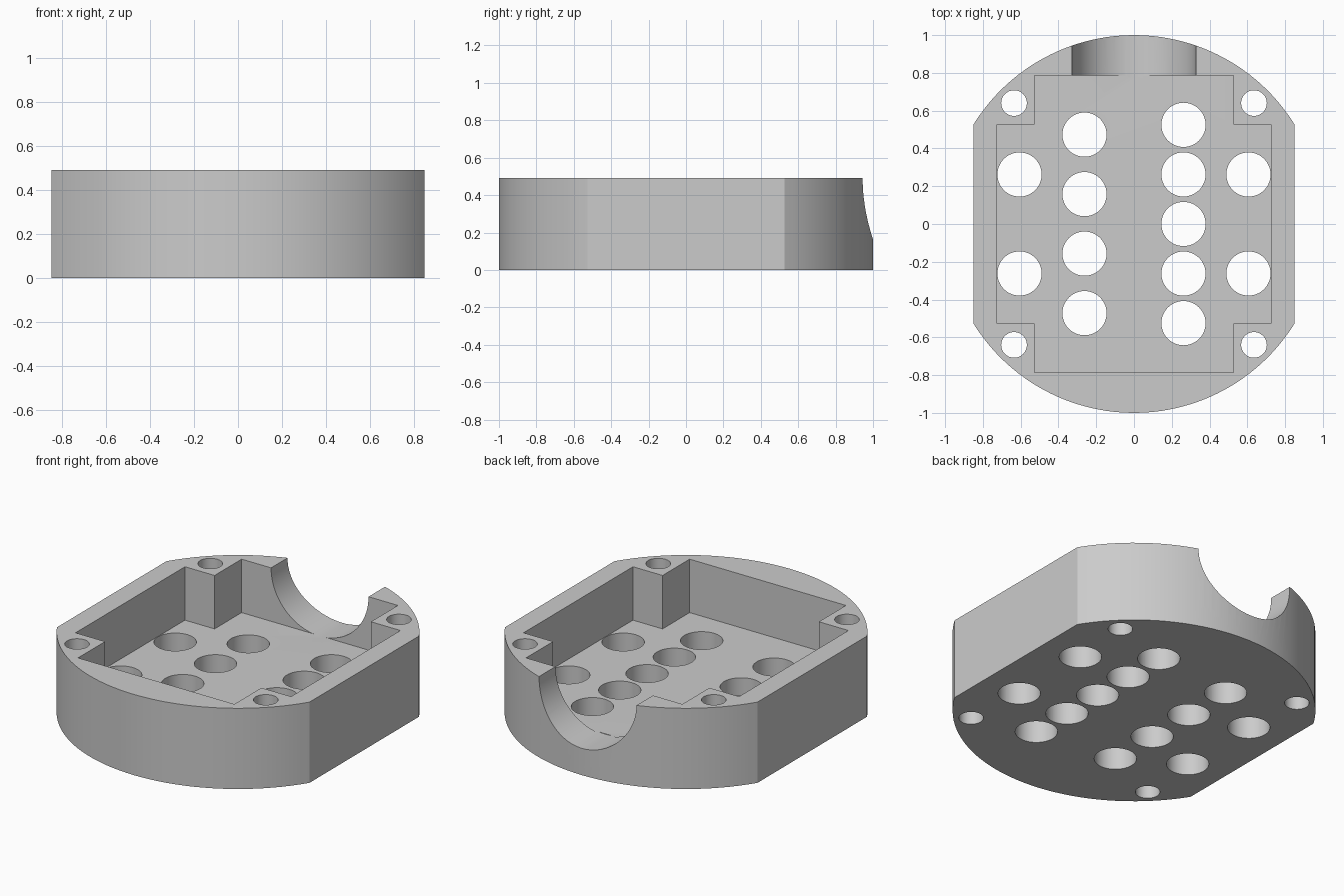
import bpy, bmesh, math
from mathutils import Matrix

if "Cube" in bpy.data.objects:
    bpy.data.objects.remove(bpy.data.objects["Cube"])

HEIGHT, FLOOR = 0.491, 0.166
HALF_W = 0.85

grey = bpy.data.materials.new("light grey")
grey.diffuse_color = (0.6, 0.6, 0.6, 1)
grey.use_nodes = True
grey.node_tree.nodes["Principled BSDF"].inputs["Base Color"].default_value = grey.diffuse_color


def add_prism(bm, outline, z0, z1):
    """Extrude a flat xy outline from z0 to z1."""
    face = bm.faces.new([bm.verts.new((x, y, z0)) for x, y in outline])
    top = bmesh.ops.extrude_face_region(bm, geom=[face])["geom"]
    moved = [v for v in top if isinstance(v, bmesh.types.BMVert)]
    bmesh.ops.translate(bm, verts=moved, vec=(0, 0, z1 - z0))


def circle(cx, cy, r, n):
    return [(cx + r * math.cos(2 * math.pi * i / n),
             cy + r * math.sin(2 * math.pi * i / n)) for i in range(n)]


def make_object(name, bm):
    bmesh.ops.recalc_face_normals(bm, faces=bm.faces)
    mesh = bpy.data.meshes.new(name)
    bm.to_mesh(mesh)
    bm.free()
    mesh.materials.append(grey)
    obj = bpy.data.objects.new(name, mesh)
    bpy.context.collection.objects.link(obj)
    return obj


# Body: disc with two flat sides
a0 = math.acos(HALF_W)
steps = 40
arc = [a0 + (math.pi - 2 * a0) * i / steps for i in range(steps + 1)]
outline = [(math.cos(a), math.sin(a)) for a in arc]
outline += [(-x, -y) for x, y in outline]
bm = bmesh.new()
add_prism(bm, outline, 0, HEIGHT)
body = make_object("housing_body", bm)

# Plus-shaped pocket, leaving a square post in each corner
quarter = [(0.725, 0.526), (0.526, 0.526), (0.526, 0.786)]
pocket = quarter + [(-x, y) for x, y in reversed(quarter)]
pocket += [(-x, -y) for x, y in pocket]
bm = bmesh.new()
add_prism(bm, pocket, FLOOR, HEIGHT + 0.2)
pocket_cutter = make_object("pocket_cutter", bm)

# Round holes in the floor and screw holes in the posts
bm = bmesh.new()
holes = [(-0.262, y) for y in (0.473, 0.158, -0.157, -0.472)]
holes += [(0.262, 0.2625 * i) for i in range(-2, 3)]
holes += [(sx * 0.606, sy * 0.262) for sx in (-1, 1) for sy in (-1, 1)]
for x, y in holes:
    add_prism(bm, circle(x, y, 0.117, 48), -0.2, HEIGHT + 0.2)
for sx in (-1, 1):
    for sy in (-1, 1):
        add_prism(bm, circle(sx * 0.635, sy * 0.64, 0.068, 32), -0.2, HEIGHT + 0.2)
hole_cutter = make_object("hole_cutter", bm)

# Half-round notch through the back wall
bm = bmesh.new()
add_prism(bm, circle(0, 0, 0.328, 80), -1.2, -0.775)
bm.transform(Matrix.Translation((0, 0, HEIGHT)) @ Matrix.Rotation(math.pi / 2, 4, "X"))
notch_cutter = make_object("notch_cutter", bm)

# Cut the body, then discard the cutters
bpy.context.view_layer.objects.active = body
body.select_set(True)
for cutter in (pocket_cutter, notch_cutter, hole_cutter):
    cutter.hide_render = True
    mod = body.modifiers.new(cutter.name, "BOOLEAN")
    mod.operation, mod.solver, mod.object = "DIFFERENCE", "EXACT", cutter
    bpy.ops.object.modifier_apply(modifier=mod.name)
    bpy.data.objects.remove(cutter)

bpy.ops.object.shade_smooth_by_angle(angle=math.radians(20))
